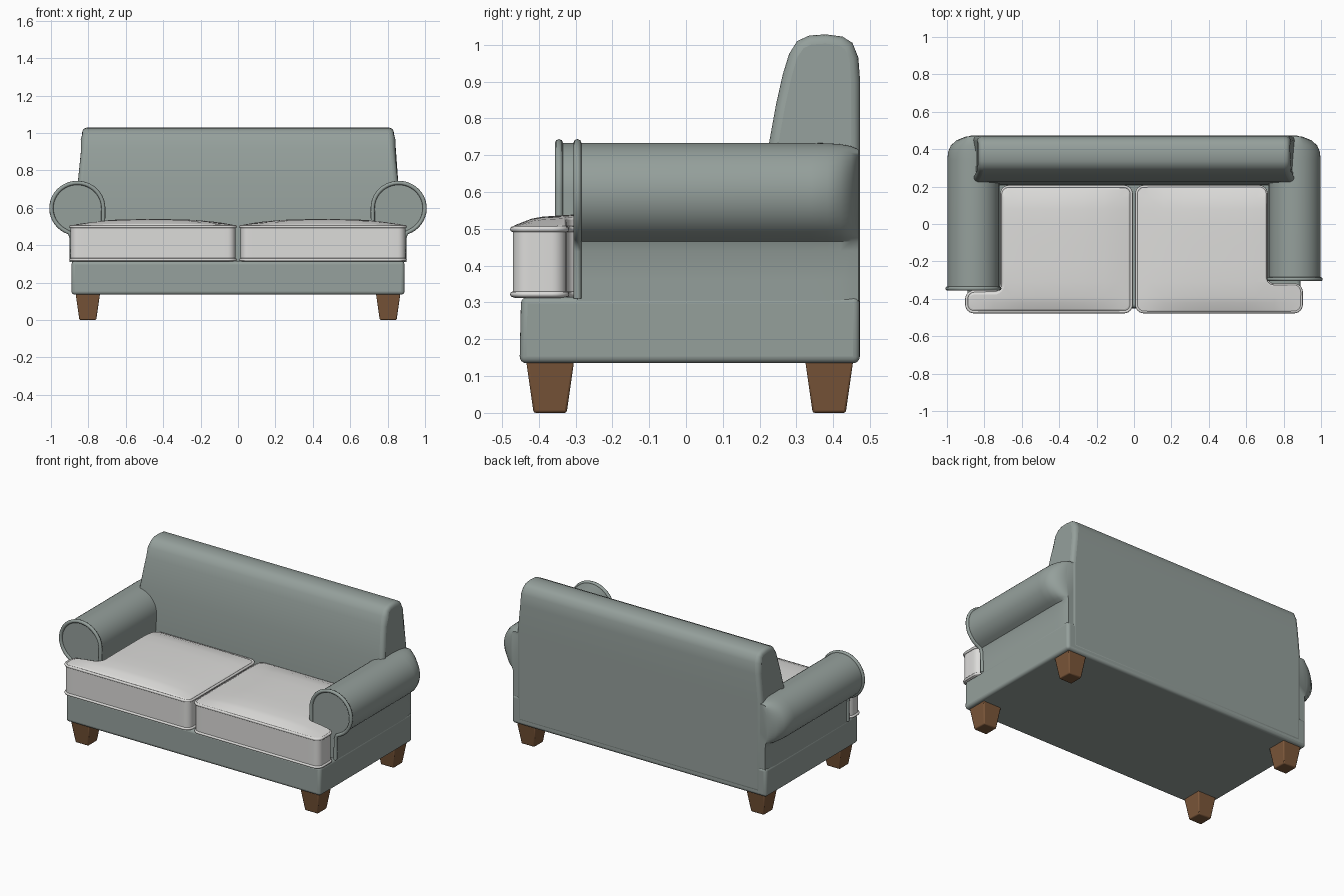
import bpy, bmesh, math
from mathutils import Vector

if "Cube" in bpy.data.objects:
    bpy.data.objects.remove(bpy.data.objects["Cube"])


def material(name, rgb):
    m = bpy.data.materials.new(name)
    m.diffuse_color = (*rgb, 1)
    m.use_nodes = True
    m.node_tree.nodes["Principled BSDF"].inputs["Base Color"].default_value = m.diffuse_color
    return m


SAGE = material("sage fabric", (0.30, 0.35, 0.33))
WHITE = material("white fabric", (0.72, 0.715, 0.70))
WOOD = material("brown wood", (0.20, 0.095, 0.042))


def finish(bm, name, mat, bevel=0, segments=4, angle=50):
    bmesh.ops.recalc_face_normals(bm, faces=bm.faces[:])
    me = bpy.data.meshes.new(name)
    bm.to_mesh(me)
    bm.free()
    ob = bpy.data.objects.new(name, me)
    bpy.context.collection.objects.link(ob)
    me.materials.append(mat)
    if bevel:
        b = ob.modifiers.new("soft edges", "BEVEL")
        b.width, b.segments = bevel, segments
        b.limit_method, b.angle_limit = "ANGLE", math.radians(angle)
    bpy.ops.object.select_all(action="DESELECT")
    ob.select_set(True)
    bpy.context.view_layer.objects.active = ob
    bpy.ops.object.shade_smooth_by_angle(angle=math.radians(40))
    return ob


def loft(name, rings, mat, **kw):
    """Skin a list of equal-length point rings and cap both ends."""
    bm = bmesh.new()
    vs = [[bm.verts.new(p) for p in r] for r in rings]
    n = len(rings[0])
    for a, b in zip(vs, vs[1:]):
        for i in range(n):
            j = (i + 1) % n
            bm.faces.new((a[i], a[j], b[j], b[i]))
    bm.faces.new(vs[0])
    bm.faces.new(vs[-1])
    return finish(bm, name, mat, **kw)


def rect(x0, x1, y0, y1, z):
    return [(x0, y0, z), (x1, y0, z), (x1, y1, z), (x0, y1, z)]


def piping(name, pts, radius, mat, closed=False):
    cu = bpy.data.curves.new(name, "CURVE")
    cu.dimensions = "3D"
    cu.bevel_depth, cu.bevel_resolution = radius, 2
    sp = cu.splines.new("POLY")
    sp.points.add(len(pts) - 1)
    for q, p in zip(sp.points, pts):
        q.co = (*p, 1)
    sp.use_cyclic_u = closed
    cu.materials.append(mat)
    bpy.context.collection.objects.link(bpy.data.objects.new(name, cu))


def round_corners(pts, r, n=6):
    """Round the corners of a 2D right-angled outline."""
    out = []
    for i, p in enumerate(pts):
        p = Vector(p)
        a = (Vector(pts[i - 1]) - p).normalized() * r
        b = (Vector(pts[(i + 1) % len(pts)]) - p).normalized() * r
        for k in range(n + 1):
            t = math.pi / 2 * k / n
            out.append(p + a * (1 - math.sin(t)) + b * (1 - math.cos(t)))
    return out


# base frame
loft("base", [rect(-0.89, 0.89, -0.452, 0.472, 0.135),
              rect(-0.89, 0.89, -0.448, 0.472, 0.315)], SAGE, bevel=0.018)

# backrest: side profile (y, z), narrowing slightly towards the top
profile = [(0.473, 0.15), (0.473, 0.72), (0.473, 0.90), (0.468, 0.965), (0.452, 1.005),
           (0.425, 1.022), (0.38, 1.028), (0.335, 1.025), (0.302, 1.01), (0.28, 0.975),
           (0.263, 0.92), (0.245, 0.84), (0.225, 0.73), (0.208, 0.5), (0.205, 0.3)]


def back_half_width(z):
    return 0.858 - 0.025 * max(0, min(1, (z - 0.72) / 0.25))


loft("backrest", [[(s * back_half_width(z), y, z) for y, z in profile]
                  for s in (-1, 1)], SAGE, bevel=0.025)

# rolled arms: panel with round top, pinched in at the rear corner
arm = [(0.888, 0.20), (0.889, 0.36), (0.891, 0.44), (0.899, 0.465)]
for i in range(29):
    a = math.radians(-62 + 242 * i / 28)
    arm.append((0.859 + 0.139 * math.cos(a), 0.597 + 0.136 * math.sin(a)))
arm += [(0.722, 0.45), (0.722, 0.20)]


def arm_ring(s, y, k):
    ring = []
    for x, z in arm:
        if x > 0.88:
            x = 0.88 + (x - 0.88) * k
        if z > 0.6:
            z = 0.6 + (z - 0.6) * (0.85 + 0.15 * k)
        ring.append((s * x, y, z))
    return ring


for side, s, front in (("left", -1, -0.345), ("right", 1, -0.295)):
    steps = [(front, 1), (0.34, 1), (0.385, 0.97), (0.42, 0.84), (0.448, 0.58), (0.468, 0.15)]
    loft(side + "_arm", [arm_ring(s, y, k) for y, k in steps], SAGE)
    edge = [(s * x, front, z) for x, z in arm if z > 0.31]
    edge = [(s * 0.889, front, 0.31)] + edge + [(s * 0.722, front, 0.31)]
    piping(side + "_arm_piping", edge, 0.011, SAGE)

# seat cushions: L-shaped outline wrapping in front of each arm, crowned top
for side, s, notch in (("left", -1, -0.362), ("right", 1, -0.325)):
    outline = round_corners([(0.014, -0.47), (0.895, -0.47), (0.895, notch),
                             (0.708, notch), (0.708, 0.20), (0.014, 0.20)], 0.04)
    bm = bmesh.new()
    face = bm.faces.new([bm.verts.new((s * p.x, p.y, 0.312)) for p in outline])
    up = bmesh.ops.extrude_face_region(bm, geom=[face])["geom"]
    bmesh.ops.translate(bm, vec=(0, 0, 0.193),
                        verts=[v for v in up if isinstance(v, bmesh.types.BMVert)])
    cuts = [((s * x, 0, 0), (1, 0, 0)) for x in (0.08, 0.16, 0.27, 0.38, 0.49, 0.6, 0.65, 0.75, 0.82)]
    cuts += [((0, y, 0), (0, 1, 0)) for y in (-0.42, -0.39, -0.31, -0.22, -0.12, 0, 0.08, 0.14)]
    for co, no in cuts:
        bmesh.ops.bisect_plane(bm, geom=bm.verts[:] + bm.edges[:] + bm.faces[:],
                               plane_co=co, plane_no=no)
    for v in bm.verts:
        if v.co.z > 0.4:
            u = (abs(v.co.x) - 0.455) / 0.445
            w = (v.co.y + 0.135) / 0.34
            v.co.z += 0.034 * max(0, 1 - abs(u) ** 3) * max(0, 1 - abs(w) ** 6)
    finish(bm, side + "_seat_cushion", WHITE, bevel=0.016, segments=3)
    for label, z in (("upper", 0.499), ("lower", 0.322)):
        piping(f"{side}_cushion_{label}_piping",
               [(s * p.x, p.y, z) for p in outline], 0.008, WHITE, closed=True)

# tapered wooden legs
for side, s in (("left", -1), ("right", 1)):
    for end, y in (("front", -0.369), ("back", 0.389)):
        x = s * 0.803
        loft(f"{side}_{end}_leg",
             [rect(x - h, x + h, y - h, y + h, z) for h, z in ((0.045, 0), (0.065, 0.14))],
             WOOD, bevel=0.006, segments=2)
